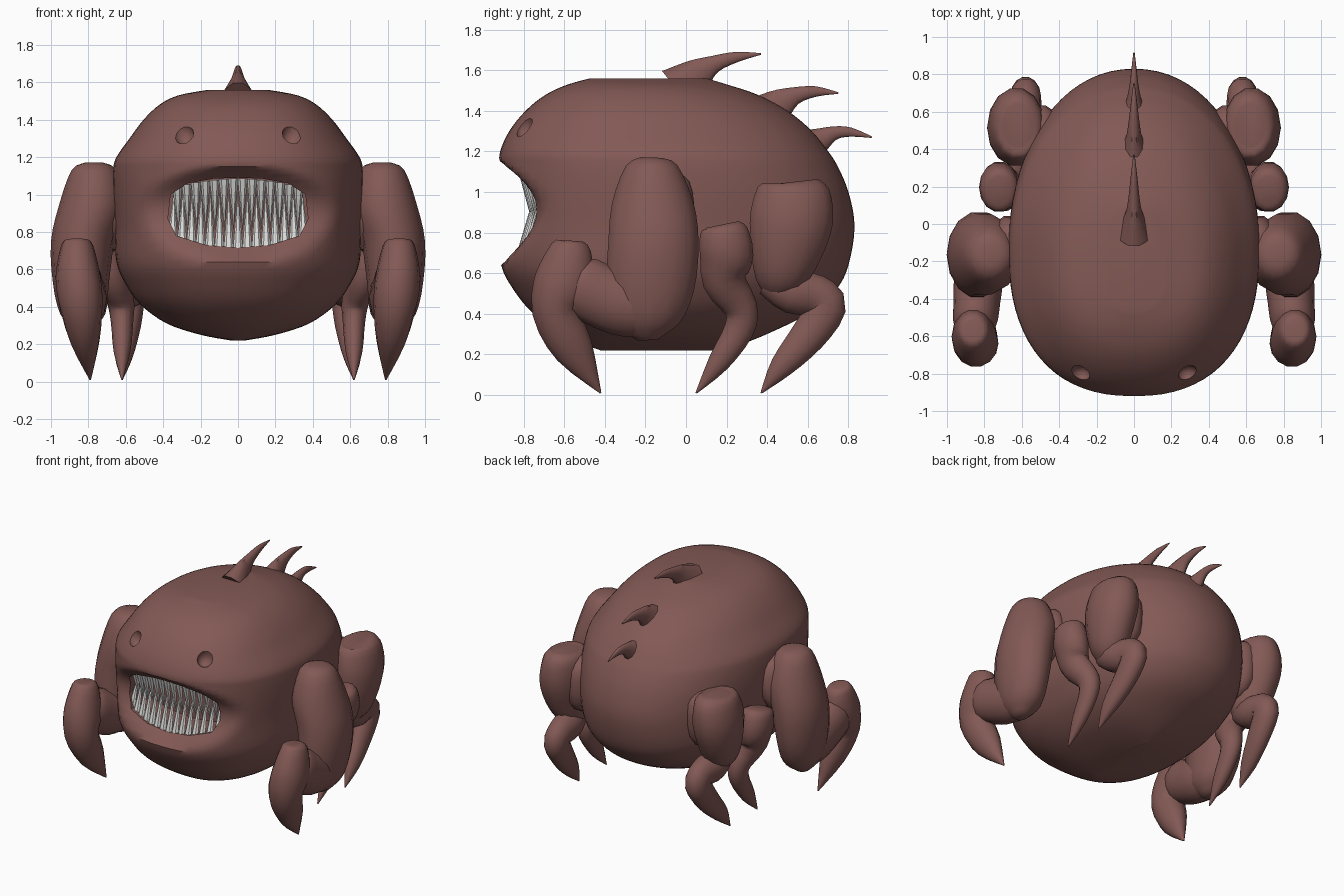
import bpy, bmesh, math
from mathutils import Vector, Matrix

if "Cube" in bpy.data.objects:
    bpy.data.objects.remove(bpy.data.objects["Cube"])


def material(name, rgb):
    m = bpy.data.materials.new(name)
    m.diffuse_color = (*rgb, 1)
    m.use_nodes = True
    m.node_tree.nodes["Principled BSDF"].inputs["Base Color"].default_value = m.diffuse_color
    return m


SKIN = material("brown_skin", (0.225, 0.10, 0.09))
IVORY = material("pale_teeth", (0.70, 0.70, 0.69))


def finish(bm, name, mat, angle=40):
    bmesh.ops.recalc_face_normals(bm, faces=bm.faces)
    me = bpy.data.meshes.new(name)
    bm.to_mesh(me)
    bm.free()
    me.materials.append(mat)
    ob = bpy.data.objects.new(name, me)
    bpy.context.collection.objects.link(ob)
    smooth(ob, angle)
    return ob


def smooth(ob, angle):
    bpy.ops.object.select_all(action='DESELECT')
    ob.select_set(True)
    bpy.context.view_layer.objects.active = ob
    bpy.ops.object.shade_smooth_by_angle(angle=math.radians(angle))


def loft(bm, rings):
    """Skin a list of point rings and close both ends."""
    loops = [[bm.verts.new(p) for p in r] for r in rings]
    n = len(loops[0])
    for a, b in zip(loops, loops[1:]):
        for i in range(n):
            j = (i + 1) % n
            bm.faces.new((a[i], a[j], b[j], b[i]))
    bm.faces.new(loops[0])
    bm.faces.new(loops[-1])


def spline(pts, steps):
    """Catmull-Rom through tuples of any length."""
    p = [pts[0]] + list(pts) + [pts[-1]]
    out = []
    for k in range(1, len(p) - 2):
        for s in range(steps):
            t = s / steps
            out.append([0.5 * (2 * b + (c - a) * t + (2*a - 5*b + 4*c - d) * t*t + (3*b - a - 3*c + d) * t**3)
                        for a, b, c, d in zip(*p[k-1:k+3])])
    return out + [list(pts[-1])]


def limb(name, pts, side=1, steps=3, n=14):
    """Tube in the y-z plane; points are (x, y, z, half width in x, half width in plane)."""
    q = spline(pts, steps)
    rings = []
    for i, (x, y, z, rx, rn) in enumerate(q):
        a, b = q[max(i - 1, 0)], q[min(i + 1, len(q) - 1)]
        t = Vector((0, b[1] - a[1], b[2] - a[2])).normalized()
        nrm = Vector((0, -t.z, t.y))
        rx, rn = max(rx, 0.004), max(rn, 0.004)
        rings.append([Vector((side * x, y, z)) + Vector((rx * math.cos(u), 0, 0)) + nrm * rn * math.sin(u)
                      for u in (2 * math.pi * k / n for k in range(n))])
    bm = bmesh.new()
    loft(bm, rings)
    return finish(bm, name, SKIN, 50)


# Body: level rings (z, front y, back y, half width)
levels = [(.22, -.42, .15, .04), (.25, -.50, .27, .20), (.31, -.62, .42, .38), (.41, -.76, .62, .52),
          (.52, -.85, .74, .60), (.64, -.91, .80, .65), (.83, -.925, .83, .66), (1.0, -.925, .80, .67),
          (1.13, -.92, .745, .668), (1.20, -.915, .70, .65), (1.30, -.87, .62, .58), (1.40, -.79, .50, .505),
          (1.48, -.69, .35, .42), (1.53, -.58, .20, .32), (1.56, -.47, .10, .16)]
rings = []
for z, yf, yb, w in spline(levels, 4):
    yc = (yf + yb) / 2 - 0.06
    ring = []
    for k in range(72):
        u = 2 * math.pi * k / 72
        c, s = math.cos(u), math.sin(u)
        e = 2 / (2.35 if s < 0 else 2.1)
        depth = (yc - yf) if s < 0 else (yb - yc)
        x = w * math.copysign(abs(c) ** e, c)
        y = yc + depth * math.copysign(abs(s) ** e, s)
        if s < 0:  # lens-shaped hollow between the lips
            h = .235 if z > .92 else .28
            y += .195 * max(0, 1 - (x / .52) ** 2 - ((z - .92) / h) ** 2)
        ring.append((x, y, z))
    rings.append(ring)
bm = bmesh.new()
loft(bm, rings)
body = finish(bm, "body", SKIN)

# Mouth cavity and slanted eye sockets are cut out of the body
half = [(0, .715), (.17, .73), (.33, .78), (.375, .87), (.36, 1.0), (.27, 1.06), (.13, 1.085), (0, 1.09)]
outline = half + [(-x, z) for x, z in reversed(half[1:-1])]
bm = bmesh.new()
loft(bm, [[(x, y, z) for x, z in outline] for y in (-1.1, -.55)])
cutters = [finish(bm, "mouth_cutter", SKIN)]
for side in (1, -1):
    bm = bmesh.new()
    bmesh.ops.create_icosphere(bm, subdivisions=2, radius=1)
    bmesh.ops.scale(bm, verts=bm.verts, vec=(.055, .05, .07))
    bmesh.ops.rotate(bm, verts=bm.verts, matrix=Matrix.Rotation(side * .4, 3, 'Y'))
    bmesh.ops.translate(bm, verts=bm.verts, vec=(side * .29, -.80, 1.325))
    cutters.append(finish(bm, "eye_cutter", SKIN))
for cutter in cutters:
    mod = body.modifiers.new("cut", 'BOOLEAN')
    mod.operation = 'DIFFERENCE'
    mod.solver = 'EXACT'
    mod.object = cutter
    bpy.context.view_layer.objects.active = body
    bpy.ops.object.modifier_apply(modifier=mod.name)
    bpy.data.objects.remove(cutter)
smooth(body, 40)


# Teeth: two interlocking curved rows of long spikes
def teeth(name, count, base, tip, shift):
    bm = bmesh.new()
    for i in range(count):
        x = -.35 + .70 * (i + shift) / (count - 1 + 2 * shift)
        y0 = .55 * x * x
        rise = (.45 if base[1] < .9 else -.4) * x * x
        b = Vector((x, base[0] + y0, base[1] + rise))
        t = Vector((x * .98, tip[0] + y0, tip[1]))
        r = .027
        ring = [bm.verts.new(b + Vector((r * math.cos(u), r * .7 * math.sin(u), 0)))
                for u in (math.pi / 3 * k for k in range(6))]
        top = bm.verts.new(t)
        for k in range(6):
            bm.faces.new((ring[k], ring[(k + 1) % 6], top))
        bm.faces.new(ring)
    finish(bm, name, IVORY, 30)


teeth("upper_teeth", 14, (-.805, 1.085), (-.745, .80), .5)
teeth("lower_teeth", 15, (-.815, .705), (-.735, 1.03), 0)

# Six legs, built for each side
for side, tag in ((1, "right"), (-1, "left")):
    limb(f"front_thigh_{tag}", [
        (.77, -.17, 1.17, .05, .05), (.77, -.17, 1.13, .12, .13), (.78, -.165, .95, .175, .205),
        (.83, -.16, .75, .17, .228), (.84, -.175, .53, .15, .22), (.83, -.19, .36, .12, .16),
        (.83, -.19, .27, .04, .05)], side)
    limb(f"front_hip_{tag}", [
        (.66, -.13, 1.12, .05, .04), (.66, -.13, 1.05, .10, .15), (.68, -.13, .85, .10, .17),
        (.70, -.15, .70, .04, .08)], side)
    limb(f"front_knee_{tag}", [
        (.83, -.12, .43, .10, .12), (.83, -.27, .44, .13, .16), (.84, -.42, .49, .125, .16),
        (.85, -.55, .56, .11, .14), (.85, -.62, .62, .03, .03)], side)
    limb(f"front_shin_{tag}", [
        (.86, -.56, .76, .05, .05), (.86, -.565, .73, .085, .10), (.855, -.60, .56, .12, .15),
        (.84, -.64, .41, .115, .12), (.82, -.55, .22, .08, .10), (.79, -.42, .01, .004, .004)], side)
    limb(f"middle_leg_{tag}", [
        (.72, .18, .84, .06, .08), (.72, .185, .81, .10, .12), (.72, .20, .69, .105, .135),
        (.68, .19, .56, .095, .11), (.63, .27, .43, .075, .085), (.62, .26, .32, .06, .075),
        (.62, .16, .16, .045, .055), (.62, .05, .01, .004, .004)], side)
    limb(f"rear_thigh_{tag}", [
        (.62, .53, 1.05, .08, .12), (.62, .53, 1.02, .13, .18), (.63, .52, .87, .155, .21),
        (.63, .49, .70, .14, .18), (.61, .46, .55, .11, .12), (.60, .45, .47, .03, .04)], side)
    limb(f"rear_hip_{tag}", [
        (.50, .46, 1.03, .05, .08), (.50, .46, .95, .12, .17), (.50, .46, .72, .11, .16),
        (.50, .44, .62, .03, .05)], side)
    limb(f"rear_shin_{tag}", [
        (.60, .40, .57, .07, .08), (.59, .52, .51, .10, .11), (.58, .64, .49, .085, .105),
        (.58, .69, .43, .08, .10), (.59, .60, .29, .07, .09), (.61, .47, .14, .05, .06),
        (.62, .37, .01, .004, .004)], side)

# Three swept-back spines along the back
limb("spine_front", [(0, -.04, 1.50, .09, .13), (0, .06, 1.58, .045, .085), (0, .14, 1.63, .03, .045),
                     (0, .25, 1.665, .018, .027), (0, .37, 1.68, .004, .004)], n=10)
limb("spine_middle", [(0, .38, 1.36, .09, .13), (0, .46, 1.43, .045, .085), (0, .54, 1.475, .03, .045),
                      (0, .64, 1.495, .018, .027), (0, .75, 1.487, .004, .004)], n=10)
limb("spine_rear", [(0, .56, 1.20, .09, .12), (0, .65, 1.25, .045, .07), (0, .73, 1.29, .026, .036),
                    (0, .81, 1.295, .016, .024), (0, .915, 1.27, .004, .004)], n=10)
